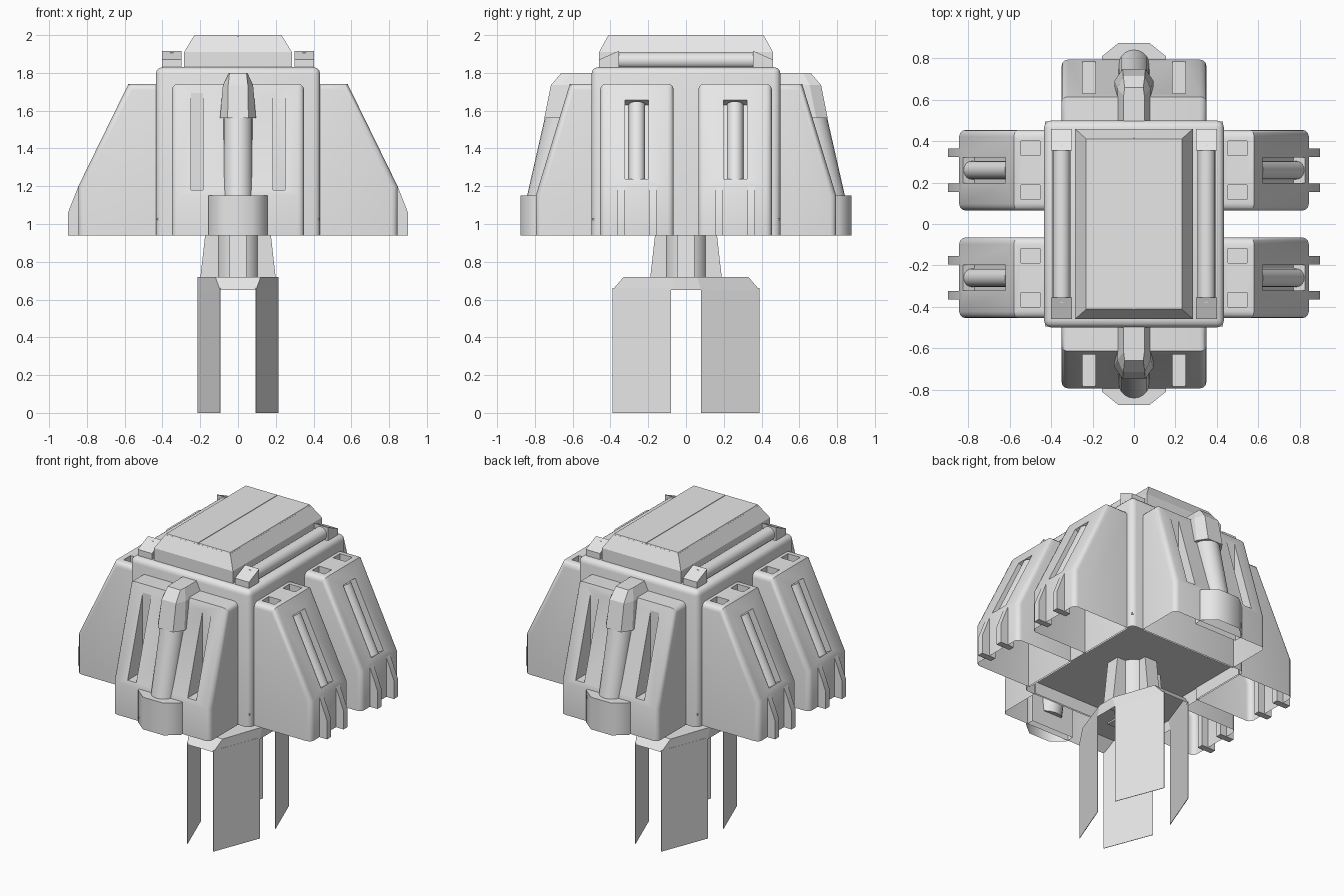
import bpy, bmesh, math
from mathutils import Vector

if "Cube" in bpy.data.objects:
    bpy.data.objects.remove(bpy.data.objects["Cube"])

grey = bpy.data.materials.new("light_grey")
grey.diffuse_color = (0.8, 0.8, 0.8, 1)
grey.use_nodes = True
grey.node_tree.nodes["Principled BSDF"].inputs["Base Color"].default_value = grey.diffuse_color
BASE = 0.94  # underside of the armoured body


def smooth_by_angle(ob, angle=35):
    bpy.ops.object.select_all(action='DESELECT')
    ob.select_set(True)
    bpy.context.view_layer.objects.active = ob
    bpy.ops.object.shade_smooth_by_angle(angle=math.radians(angle))


def finish(name, bm, smooth=True):
    bm.normal_update()
    bmesh.ops.recalc_face_normals(bm, faces=bm.faces[:])
    me = bpy.data.meshes.new(name)
    bm.to_mesh(me)
    bm.free()
    me.materials.append(grey)
    ob = bpy.data.objects.new(name, me)
    bpy.context.collection.objects.link(ob)
    if smooth:
        smooth_by_angle(ob)
    return ob


def loft(name, rings, smooth=False):
    """Skin a stack of equal-length rings of 3D points."""
    bm = bmesh.new()
    vs = [[bm.verts.new(p) for p in r] for r in rings]
    n = len(vs[0])
    for a, b in zip(vs, vs[1:]):
        for i in range(n):
            j = (i + 1) % n
            bm.faces.new((a[i], a[j], b[j], b[i]))
    bm.faces.new(vs[0])
    bm.faces.new(vs[-1])
    return finish(name, bm, smooth)


def prism(name, profile, place, lo, hi, bevel=0.0):
    """Extrude a (u, z) profile from width lo to hi; place maps (u, w, z) to 3D.
    The bevel rounds the outer outline of both flanks."""
    bm = bmesh.new()
    a = [bm.verts.new((u, lo, z)) for u, z in profile]
    b = [bm.verts.new((u, hi, z)) for u, z in profile]
    n = len(a)
    for i in range(n):
        j = (i + 1) % n
        bm.faces.new((a[i], a[j], b[j], b[i]))
    bm.faces.new(a)
    bm.faces.new(b)
    bm.normal_update()
    bmesh.ops.recalc_face_normals(bm, faces=bm.faces[:])
    if bevel:
        umin = min(u for u, z in profile)
        zmin = min(z for u, z in profile)
        edges = [e for e in bm.edges
                 if abs(e.verts[0].co.y - e.verts[1].co.y) < 1e-4
                 and not all(v.co.z < zmin + 1e-4 for v in e.verts)
                 and not all(v.co.x < umin + 1e-4 for v in e.verts)]
        bmesh.ops.bevel(bm, geom=edges, offset=bevel, segments=3, profile=0.5,
                        affect='EDGES', clamp_overlap=True)
    for v in bm.verts:
        v.co = place(*v.co)
    return finish(name, bm)


def rod(name, p, q, r, n=20):
    p, q = Vector(p), Vector(q)
    rot = (q - p).to_track_quat('Z', 'Y')
    ring = [rot @ Vector((r * math.cos(t), r * math.sin(t), 0))
            for t in (2 * math.pi * i / n for i in range(n))]
    return loft(name, [[p + c for c in ring], [q + c for c in ring]], smooth=True)


def open_bottom(ob, z=BASE):
    bm = bmesh.new()
    bm.from_mesh(ob.data)
    down = [f for f in bm.faces if all(v.co.z < z + 0.002 for v in f.verts)]
    bmesh.ops.delete(bm, geom=down, context='FACES_ONLY')
    bm.to_mesh(ob.data)
    bm.free()


def carve(ob, cutters):
    """Cut pockets, then open the underside so the pod is a hollow shell."""
    for c in cutters:
        m = ob.modifiers.new("pocket", 'BOOLEAN')
        m.operation, m.object, m.solver = 'DIFFERENCE', c, 'EXACT'
    dg = bpy.context.evaluated_depsgraph_get()
    me = bpy.data.meshes.new_from_object(ob.evaluated_get(dg))
    ob.modifiers.clear()
    ob.data = me
    for c in cutters:
        bpy.data.objects.remove(c)
    open_bottom(ob)
    smooth_by_angle(ob)


def rect(x, y, z):
    return [(-x, -y, z), (x, -y, z), (x, y, z), (-x, y, z)]


def octagon(x1, y1, x2, y2, z):
    return [(x1, y1, z), (x2, y2, z), (-x2, y2, z), (-x1, y1, z),
            (-x1, -y1, z), (-x2, -y2, z), (x2, -y2, z), (x1, -y1, z)]


# Central body: rounded hollow box with a recessed floor
core = loft("core_body", [rect(0.435, 0.5, BASE), rect(0.435, 0.5, 1.83)])
bm = bmesh.new()
bm.from_mesh(core.data)
bmesh.ops.bevel(bm, geom=[e for e in bm.edges if any(v.co.z > 1 for v in e.verts)],
                offset=0.035, segments=3, profile=0.5, affect='EDGES')
bm.to_mesh(core.data)
bm.free()
open_bottom(core)
smooth_by_angle(core)
loft("body_floor", [rect(0.43, 0.495, 1.02), rect(0.43, 0.495, 1.03)])

# Roof hatch made of two leaves with a narrow seam
loft("roof_hatch", [rect(0.285, 0.46, 1.82), rect(0.285, 0.46, 1.91), rect(0.235, 0.415, 1.993)])
for s in (-1, 1):
    loft("hatch_leaf", [[(s * (0.002 if x < 0 else 0.236 - d), y * (0.416 - d), z)
                         for x, y in ((-1, -1), (1, -1), (1, 1), (-1, 1))]
                        for d, z in ((0, 1.99), (0.005, 2.0))])

# Roof side rails with wedge-shaped end blocks
for sx in (-1, 1):
    rod("roof_rail", (sx * 0.35, -0.38, 1.865), (sx * 0.35, 0.38, 1.865), 0.043)
    for sy in (-1, 1):
        prism("rail_end_block", [(0.355, 1.82), (0.46, 1.82), (0.46, 1.87), (0.355, 1.917)],
              lambda u, w, z: (sx * w, sy * u, z), 0.3, 0.402)

# Side pods: four sloped shells with an inset strut, top pockets and toe fins
for sx in (-1, 1):
    for cy in (-0.26, 0.26):
        place = lambda u, w, z: (sx * u, cy + w, z)
        pod = prism("side_pod", [(0.425, BASE), (0.845, BASE), (0.845, 1.2), (0.58, 1.742), (0.425, 1.742)],
                    place, -0.195, 0.195, 0.032)
        cuts = [prism("slot_cutter", [(0.568, 1.63), (0.77, 1.21), (0.91, 1.28), (0.71, 1.70)],
                      place, -0.062, 0.062)]
        for w in (-0.107, 0.107):
            cuts.append(prism("pocket_cutter", [(0.455, 1.68), (0.545, 1.68), (0.545, 1.8), (0.455, 1.8)],
                              place, w - 0.035, w + 0.035))
        carve(pod, cuts)
        rod("side_strut", place(0.585, 0, 1.63), place(0.785, 0, 1.215), 0.044)
        for w in (-0.085, 0.085):
            prism("toe_fin", [(0.8, BASE), (0.9, BASE), (0.9, 1.06), (0.845, 1.2), (0.8, 1.2)],
                  place, w - 0.02, w + 0.02)

# Front and rear pods with vertical recesses and a piston
for sy in (-1, 1):
    place = lambda u, w, z: (w, sy * u, z)
    pod = prism("end_pod", [(0.49, BASE), (0.795, BASE), (0.795, 1.15), (0.615, 1.742), (0.49, 1.742)],
                place, -0.35, 0.35, 0.032)
    carve(pod, [prism("recess_cutter", [(0.63, 1.18), (0.95, 1.18), (0.95, 1.8), (0.63, 1.8)],
                      place, s * 0.217 - 0.031, s * 0.217 + 0.031) for s in (-1, 1)])
    rod("piston", place(0.785, 0, 1.05), place(0.66, 0, 1.6), 0.077)
    # Piston head with chamfered top and outer corners
    sections = ((1.56, 0.095, 0.69, 0.055, 0.75), (1.735, 0.08, 0.655, 0.052, 0.715),
                (1.8, 0.05, 0.62, 0.045, 0.66))
    loft("piston_head", [[place(u, w, z) for u, w in
                          ((0.49, -a), (b, -a), (d, -c), (d, c), (b, a), (0.49, a))]
                         for z, a, b, c, d in sections])
    # Rounded foot bracket
    foot = loft("piston_bracket", [[place(u, w, z) for u, w in
                ((0.75, -0.155), (0.81, -0.155), (0.875, -0.075), (0.875, 0.075), (0.81, 0.155), (0.75, 0.155))]
                for z in (BASE, 1.15)])
    open_bottom(foot)
    smooth_by_angle(foot, 60)

# Neck: a post with four tapered fins
rod("neck_post", (0, 0, 0.71), (0, 0, 1.02), 0.115)
for i in range(4):
    c, s = ((1, 0), (0, 1), (-1, 0), (0, -1))[i]
    w0, w1 = (0.2, 0.165) if c else (0.19, 0.155)
    prism("neck_fin", [(0.08, 0.71), (w0, 0.71), (w1, 1.02), (0.08, 1.02)],
          lambda u, w, z: (c * u - s * w, s * u + c * w, z), -0.045, 0.045)

# Hollow leg cap and four thin leg plates
cap = loft("leg_cap", [octagon(0.215, 0.08, 0.095, 0.39, 0.65), octagon(0.215, 0.06, 0.12, 0.33, 0.72)])
open_bottom(cap, 0.65)
for sx in (-1, 1):
    for sy in (-1, 1):
        loft("leg_plate", [[(sx * x, sy * y, z) for x, y in
                            ((0.215, 0.08), (0.095, 0.39), (0.092, 0.389), (0.212, 0.079))]
                           for z in (0.0, 0.66)])
